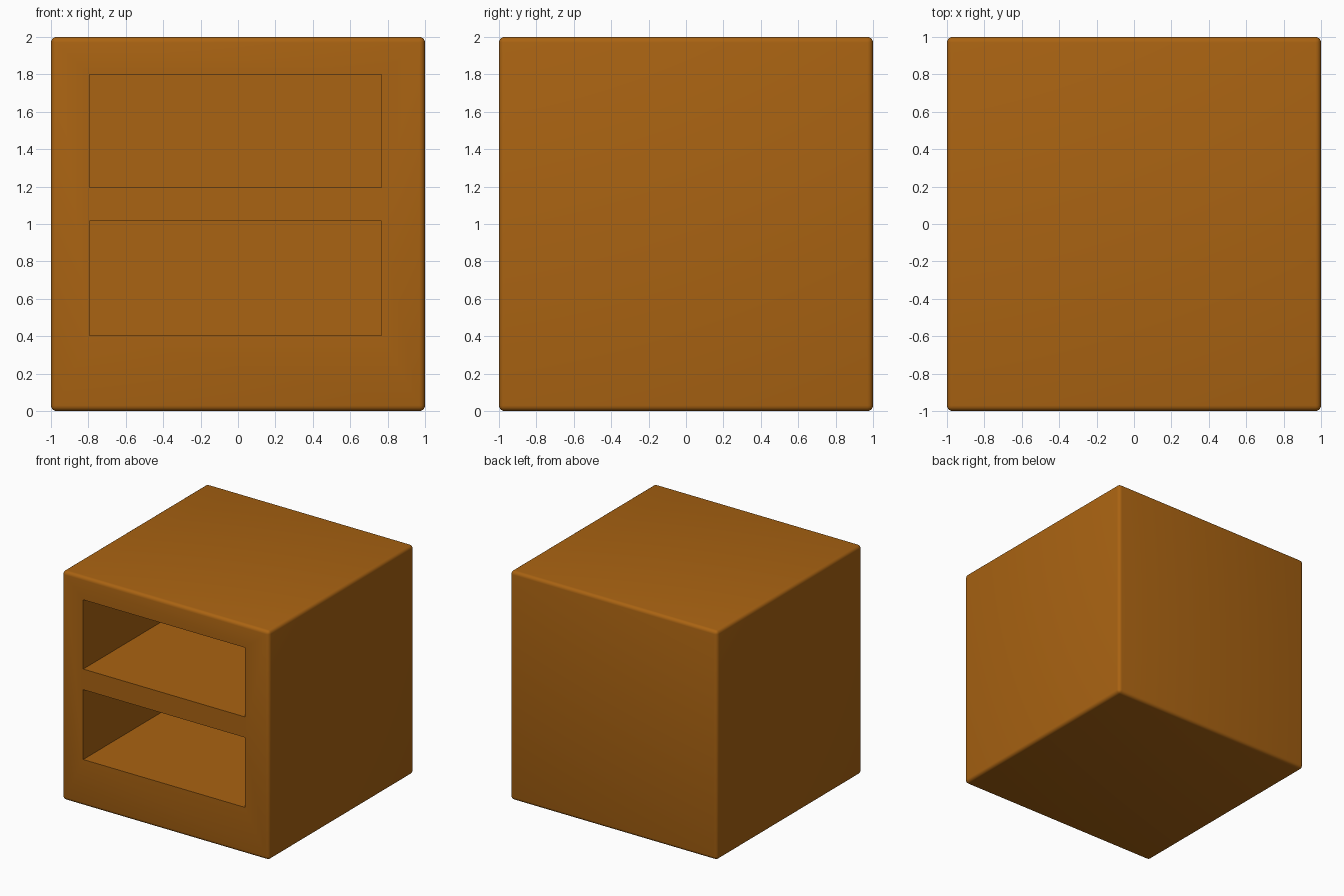
import bpy, bmesh, math

if "Cube" in bpy.data.objects:
    bpy.data.objects.remove(bpy.data.objects["Cube"])


def box(name, lo, hi, bevel=0.0):
    """Axis-aligned box between two corners, optionally with rounded edges."""
    bm = bmesh.new()
    bmesh.ops.create_cube(bm, size=1)
    for v in bm.verts:
        v.co = [(a + b) / 2 + c * (b - a) for a, b, c in zip(lo, hi, v.co)]
    if bevel:
        bmesh.ops.bevel(bm, geom=bm.edges[:], offset=bevel, segments=4,
                        profile=0.5, affect='EDGES')
    me = bpy.data.meshes.new(name)
    bm.to_mesh(me)
    bm.free()
    ob = bpy.data.objects.new(name, me)
    bpy.context.collection.objects.link(ob)
    return ob


# Cabinet body with rounded outer edges
cabinet = box("cabinet", (-1, -1, 0), (1, 1, 2), bevel=0.03)
wood = bpy.data.materials.new("wood")
wood.diffuse_color = (0.40, 0.125, 0.006, 1)
wood.use_nodes = True
wood.node_tree.nodes["Principled BSDF"].inputs["Base Color"].default_value = wood.diffuse_color
cabinet.data.materials.append(wood)

bpy.context.view_layer.objects.active = cabinet
cabinet.select_set(True)

# Two open compartments cut into the front
for z0, z1 in ((0.405, 1.015), (1.195, 1.80)):
    cutter = box("compartment_cutter", (-0.795, -1.2, z0), (0.767, 0.8, z1))
    cutter.data.materials.append(wood)
    cutter.hide_render = True
    mod = cabinet.modifiers.new("compartment", 'BOOLEAN')
    mod.operation = 'DIFFERENCE'
    mod.solver = 'EXACT'
    mod.object = cutter
    bpy.ops.object.modifier_apply(modifier=mod.name)
    bpy.data.objects.remove(cutter)

# Smooth outer rounding, crisp compartment rims
bpy.ops.object.shade_smooth_by_angle(angle=math.radians(40))
